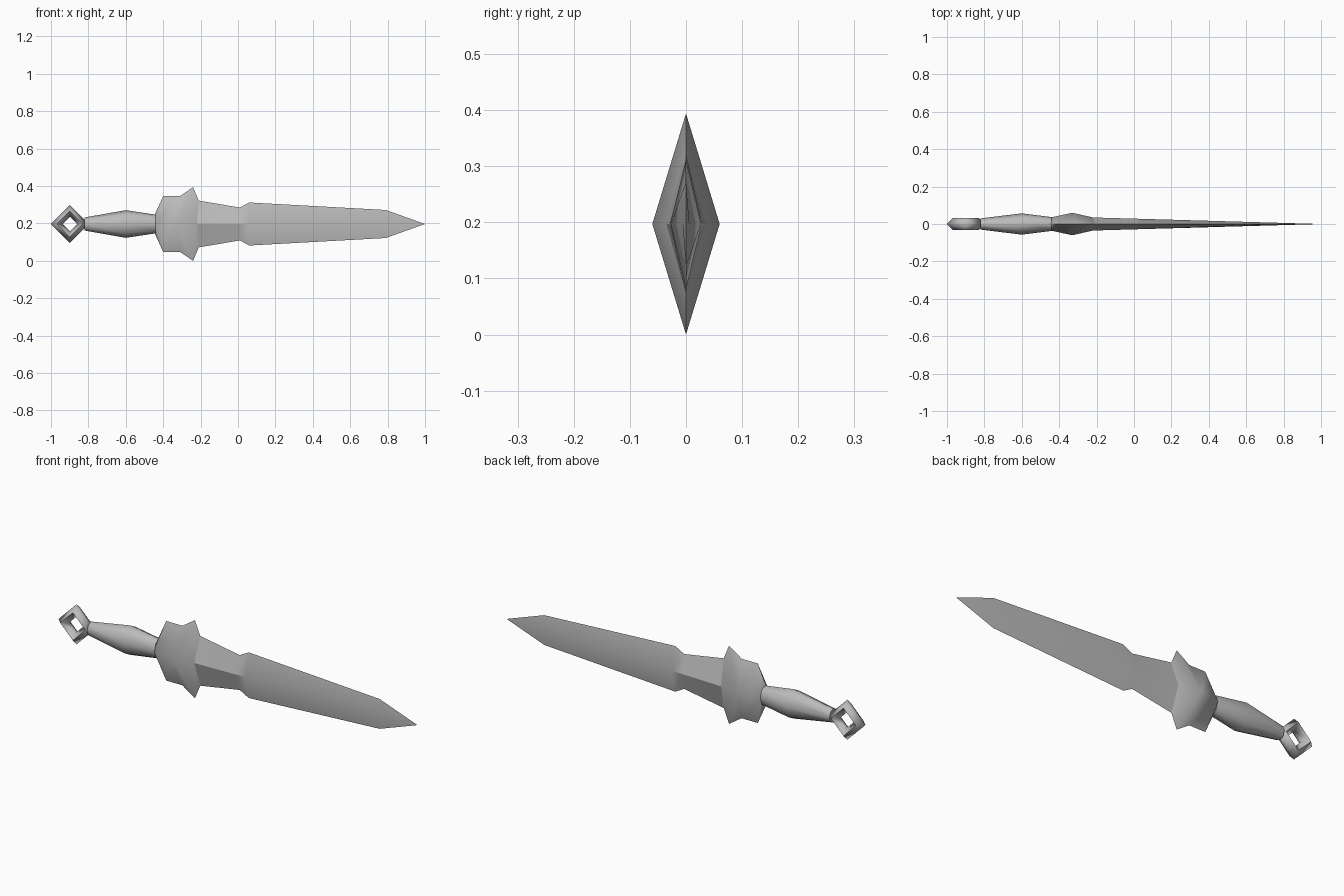
import bpy, bmesh, math

if "Cube" in bpy.data.objects:
    bpy.data.objects.remove(bpy.data.objects["Cube"])

ZC = 0.197  # height of the dagger's long axis

steel = bpy.data.materials.new("grey steel")
steel.diffuse_color = (0.5, 0.5, 0.5, 1)
steel.use_nodes = True
steel.node_tree.nodes["Principled BSDF"].inputs["Base Color"].default_value = steel.diffuse_color


def finish(ob, angle):
    ob.data.materials.clear()
    ob.data.materials.append(steel)
    bpy.ops.object.select_all(action='DESELECT')
    ob.select_set(True)
    bpy.context.view_layer.objects.active = ob
    bpy.ops.object.shade_smooth_by_angle(angle=math.radians(angle))


def loft(name, loops, angle):
    """Skin a list of equal-length closed loops, cap both ends."""
    bm = bmesh.new()
    rows = [[bm.verts.new(p) for p in lp] for lp in loops]
    n = len(rows[0])
    for a, b in zip(rows, rows[1:]):
        for i in range(n):
            j = (i + 1) % n
            bm.faces.new((a[i], a[j], b[j], b[i]))
    bm.faces.new(rows[0])
    bm.faces.new(rows[-1])
    bmesh.ops.remove_doubles(bm, verts=bm.verts[:], dist=1e-5)
    bmesh.ops.recalc_face_normals(bm, faces=bm.faces[:])
    me = bpy.data.meshes.new(name)
    bm.to_mesh(me)
    bm.free()
    ob = bpy.data.objects.new(name, me)
    bpy.context.collection.objects.link(ob)
    finish(ob, angle)


def diamond(xm, y, xe, z):
    """Diamond section: ridge at xm, cutting edge at xe."""
    return [(xm, -y, ZC), (xe, 0, ZC + z), (xm, y, ZC), (xe, 0, ZC - z)]


def oval(x, y, z, n=8):
    return [(x, y * math.cos(2 * math.pi * i / n),
             ZC + z * math.sin(2 * math.pi * i / n)) for i in range(n)]


# blade with waisted base and pointed tip
def ridge(x):
    return 0.035 * (1 - x) / 1.22


loft("blade", [diamond(x, ridge(x), xe, z) for x, xe, z in (
    (-0.22, -0.21, 0.125), (0.01, 0.01, 0.088), (0.06, 0.06, 0.115),
    (0.79, 0.79, 0.075), (1.0, 1.0, 0.0))], 25)

# spiked guard
loft("guard", [diamond(*s) for s in (
    (-0.445, 0.035, -0.445, 0.05), (-0.445, 0.035, -0.40, 0.15),
    (-0.33, 0.06, -0.31, 0.15), (-0.33, 0.06, -0.24, 0.197),
    (-0.22, 0.035, -0.21, 0.125))], 60)

# swelling grip
loft("grip", [oval(*s) for s in (
    (-0.82, 0.03, 0.035), (-0.60, 0.057, 0.074), (-0.44, 0.037, 0.05))], 60)

# square ring pommel
bpy.ops.mesh.primitive_torus_add(major_segments=4, minor_segments=4,
                                 major_radius=0.07, minor_radius=0.031,
                                 location=(-0.899, 0, ZC),
                                 rotation=(math.pi / 2, 0, 0))
pommel = bpy.context.object
pommel.name = "pommel_ring"
finish(pommel, 91)
